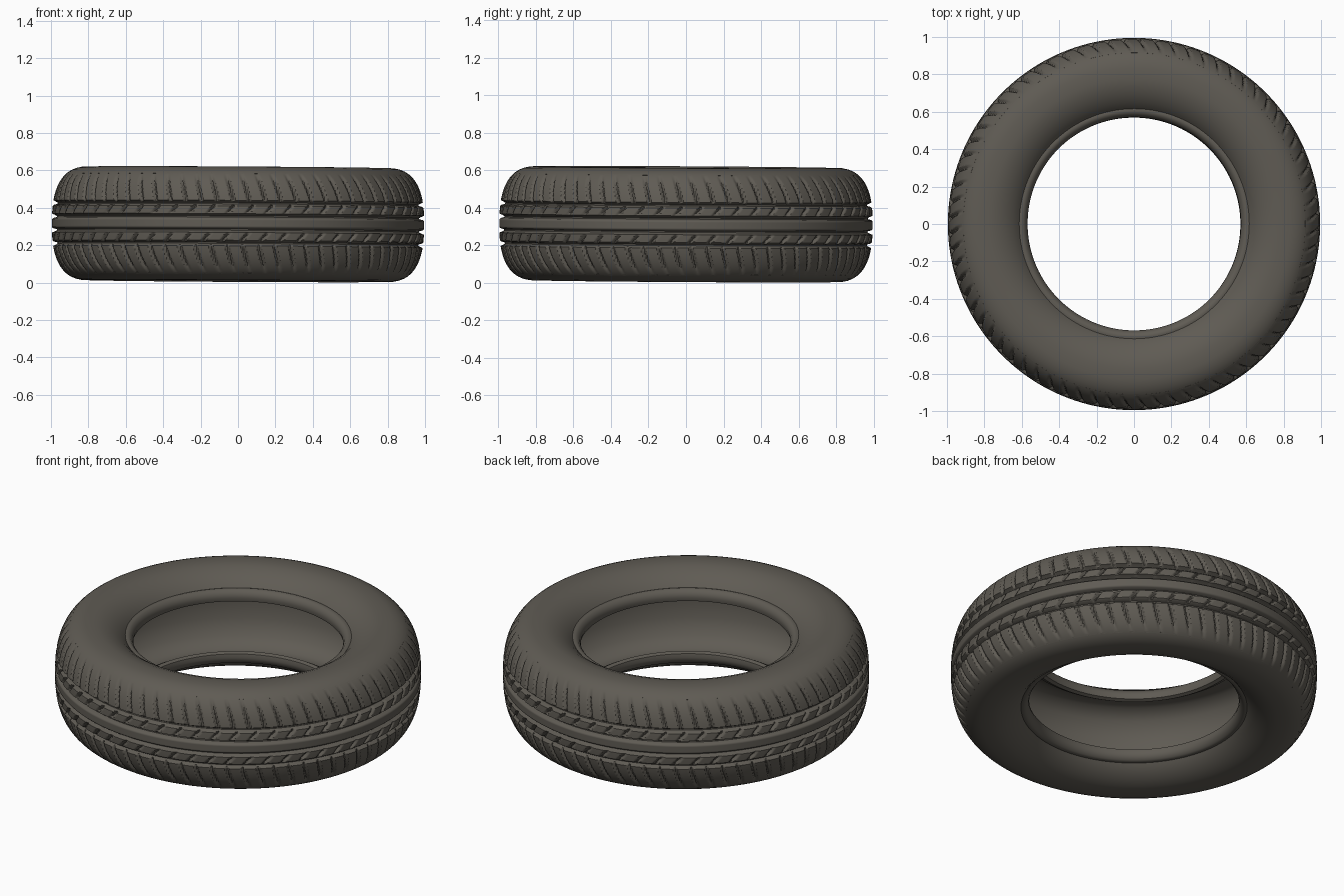
import bpy
import bmesh
import math

cube = bpy.data.objects.get("Cube")
if cube:
    bpy.data.objects.remove(cube, do_unlink=True)

rubber = bpy.data.materials.new("worn grey rubber")
rubber.use_nodes = True
colour = (0.115, 0.105, 0.088, 1)
rubber.diffuse_color = colour
bsdf = rubber.node_tree.nodes["Principled BSDF"]
bsdf.inputs["Base Color"].default_value = colour
bsdf.inputs["Roughness"].default_value = 0.8

CORE = 0.79        # radius at the middle of the rounded section
DEPTH = 0.205      # section depth outward from the core radius
HALF = 0.305       # half width of the tyre
TREAD = 0.27       # half width of the tread band
POWER = 2.6


def outer_radius(w):
    """Radius of the rounded outer surface at height w from the middle."""
    return CORE + DEPTH * (1 - abs(w / HALF) ** POWER) ** (1 / POWER)


def lathe(name, point, rows, segments, closed):
    """Spin a section given by point(row, angle) -> (radius, height)."""
    bm = bmesh.new()
    rings = []
    for i in range(segments):
        a = math.tau * i / segments
        ring = []
        for j in range(rows):
            r, w = point(j, a)
            ring.append(bm.verts.new((r * math.cos(a), r * math.sin(a), w)))
        rings.append(ring)
    for i in range(segments):
        here, there = rings[i], rings[(i + 1) % segments]
        for j in range(rows if closed else rows - 1):
            k = (j + 1) % rows
            bm.faces.new((here[j], there[j], there[k], here[k]))
    mesh = bpy.data.meshes.new(name)
    bm.to_mesh(mesh)
    bm.free()
    mesh.materials.append(rubber)
    obj = bpy.data.objects.new(name, mesh)
    bpy.context.collection.objects.link(obj)
    # The tyre rests very slightly tilted
    obj.location.z = 0.312
    obj.rotation_euler = (-0.006, 0.006, 0)
    bpy.ops.object.select_all(action="DESELECT")
    obj.select_set(True)
    bpy.context.view_layer.objects.active = obj
    bpy.ops.object.shade_smooth_by_angle(angle=math.radians(45))
    return obj


# Casing: bead, sidewall, bed under the tread, then the inner liner
bed = [(outer_radius(w) - 0.04, w) for w in (0.25, 0.2, 0.1)]
shoulder = [(outer_radius(w), w) for w in (0.303, 0.296, 0.285, 0.275, 0.265)]
sidewall = [(0.57, 0.18), (0.575, 0.2), (0.588, 0.217), (0.603, 0.223),
            (0.615, 0.22), (0.625, 0.232), (0.65, 0.256), (0.69, 0.281),
            (0.735, 0.298), (0.775, 0.304)]
upper = sidewall + shoulder + bed
liner = [(0.92, 0), (0.915, 0.1), (0.88, 0.19), (0.82, 0.24), (0.75, 0.245),
         (0.68, 0.215), (0.63, 0.17), (0.595, 0.15), (0.575, 0.158)]
section = (upper + [(r, -w) for r, w in reversed(upper)]
           + [(r, -w) for r, w in reversed(liner[1:])] + liner)
lathe("casing", lambda j, a: section[j], len(section), 192, True)


def bump(x, half_width):
    """Soft-walled slot: 1 in the middle, 0 outside."""
    return min(1, max(0, 1.6 * (1 - abs(x) / half_width)))


def slots(a, count, half_width):
    """Evenly repeated slots around the tyre."""
    pitch = math.tau / count
    return bump((a + pitch / 2) % pitch - pitch / 2, half_width)


ROWS = 94


def tread_point(j, a):
    if j in (0, ROWS - 1):     # tuck the rim of the band into the casing
        return outer_radius(TREAD) - 0.03, math.copysign(TREAD - 0.02, j - 1)
    w = TREAD * (2 * (j - 1) / (ROWS - 3) - 1)
    side = abs(w)
    # Ring grooves
    cut = 0.026 * max(bump(side - 0.037, 0.012), bump(side - 0.108, 0.012))
    # Cross slots: leaning on the shoulders, steeply slanted on the ribs
    if side > 0.108:
        lean = a + 0.22 * w + math.copysign(0.6 * (side - 0.11) ** 2, w)
        fade = min(1, (TREAD - side) / 0.05)
        cut = max(cut, 0.016 * fade * slots(lean, 72, 0.013))
    elif side > 0.037:
        reach = min(1, (side - 0.037) / 0.03)
        cut = max(cut, 0.016 * reach * slots(a - 0.9 * w, 60, 0.014))
    shrink = 1 - cut / 0.205
    return CORE + (outer_radius(w) - CORE) * shrink, w * (1 - cut * side * 3)


# Tread band with ring grooves and cross slots
lathe("tread", tread_point, ROWS, 900, False)
